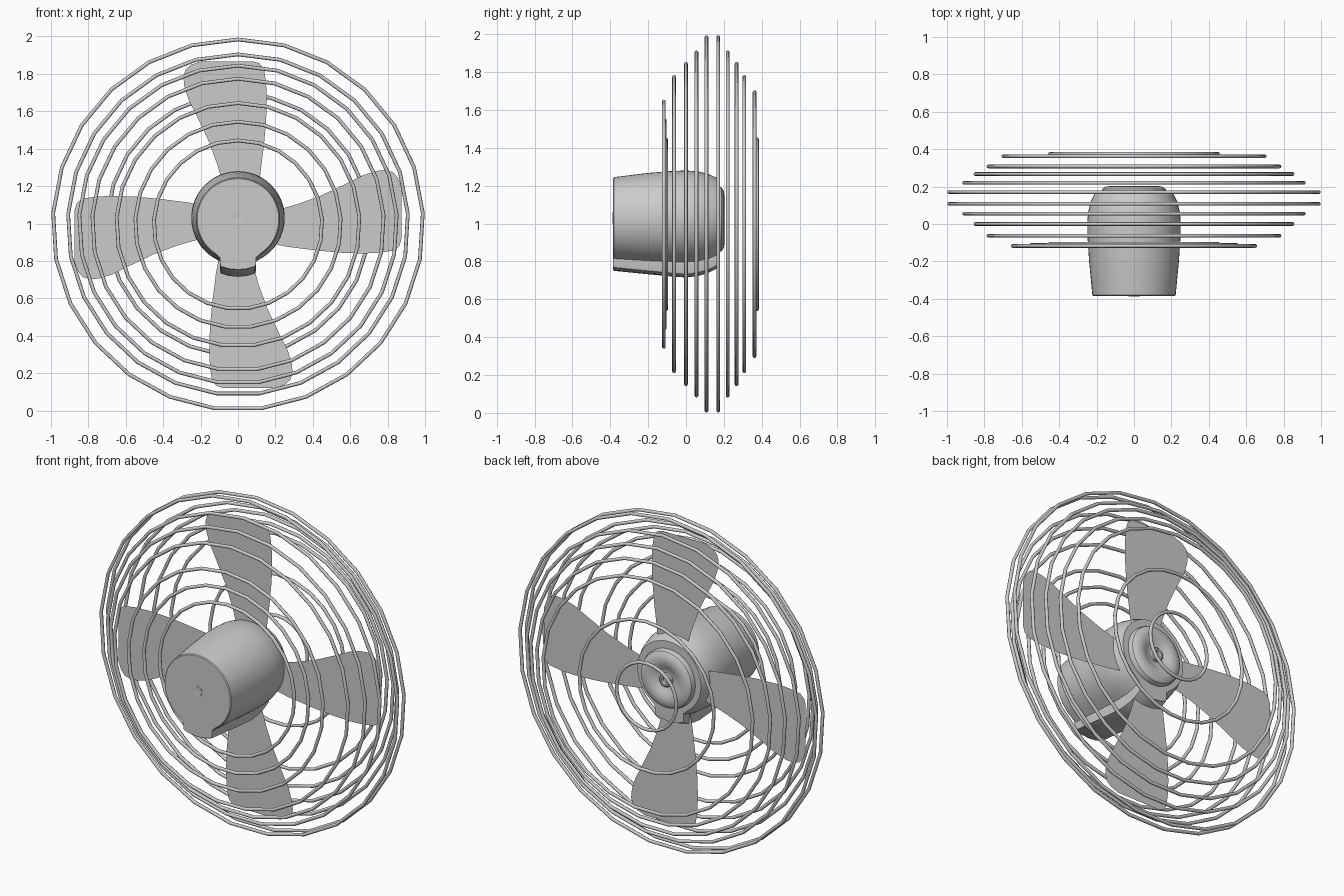
import bpy, bmesh
from math import sin, cos, pi, asin

if "Cube" in bpy.data.objects:
    bpy.data.objects.remove(bpy.data.objects["Cube"])

CZ = 0.994  # height of the fan axis


def finish(name, bm, angle=0.6):
    bmesh.ops.recalc_face_normals(bm, faces=bm.faces[:])
    me = bpy.data.meshes.new(name)
    bm.to_mesh(me)
    bm.free()
    ob = bpy.data.objects.new(name, me)
    bpy.context.collection.objects.link(ob)
    bpy.ops.object.select_all(action='DESELECT')
    ob.select_set(True)
    bpy.context.view_layer.objects.active = ob
    bpy.ops.object.shade_smooth_by_angle(angle=angle)
    return ob


def loft(bm, loops, closed=False):
    rows = [[bm.verts.new(p) for p in l] for l in loops]
    pairs = list(zip(rows, rows[1:])) + ([(rows[-1], rows[0])] if closed else [])
    for a, b in pairs:
        for i in range(len(a)):
            j = (i + 1) % len(a)
            bm.faces.new((a[i], a[j], b[j], b[i]))
    return rows


def circle(r, y, z, n):
    return [(r * sin(2 * pi * i / n), y, z + r * cos(2 * pi * i / n)) for i in range(n)]


def lathe(name, profile, z, n=32):
    bm = bmesh.new()
    rows = loft(bm, [circle(r, y, z, n) for r, y in profile])
    bm.faces.new(rows[0])
    bm.faces.new(rows[-1])
    return finish(name, bm)


# guard rings: (outer radius, y)
rings = [(0.46, -0.105), (0.56, -0.112), (0.66, -0.117), (0.79, -0.063),
         (0.86, 0.0), (0.92, 0.055), (1.0, 0.108), (1.0, 0.17), (0.92, 0.22),
         (0.86, 0.267), (0.79, 0.308), (0.71, 0.362), (0.46, 0.375), (0.21, 0.376)]
WIRE = 0.01
for k, (r, y) in enumerate(rings):
    bm = bmesh.new()
    loft(bm, [circle(r - WIRE + WIRE * cos(a * pi / 4), y + WIRE * sin(a * pi / 4), CZ, 25)
              for a in range(8)], closed=True)
    finish(f"guard_ring_{k + 1}", bm, 0.8)

# motor housing: round section with a boxy keel underneath
# (y, radius, centre z, bottom z)
stations = [(-0.385, 0.218, 1.022, 0.754), (-0.38, 0.223, 1.022, 0.75),
            (-0.2, 0.24, 1.027, 0.732), (-0.08, 0.248, 1.029, 0.721),
            (0.0, 0.25, 1.03, 0.715), (0.06, 0.246, 1.03, 0.722),
            (0.12, 0.231, 1.03, 0.74), (0.16, 0.212, 1.03, 0.76)]


def housing_section(y, r, c, b):
    start = asin(0.12 / r)
    n = 40
    right = [(0.0, b), (0.05, b + 0.005), (0.092, b + 0.018), (0.095, b + 0.03),
             (0.097, c - r * 0.93)]
    arc = [(r * sin(t), c - r * cos(t))
           for t in (start + (2 * pi - 2 * start) * i / n for i in range(n + 1))]
    left = [(-x, z) for x, z in reversed(right[1:])]
    return [(x, y, z) for x, z in right + arc + left]


bm = bmesh.new()
rows = loft(bm, [housing_section(*s) for s in stations])
bm.faces.new(rows[0])
bm.faces.new(rows[-1])
finish("motor_housing", bm)

# screw on the front of the housing
lathe("front_screw", [(0.03, -0.38), (0.03, -0.387), (0.024, -0.387), (0.02, -0.386)], 1.03, 20)

# dished rotor hub and its nut
lathe("rotor_hub", [(0.175, 0.155), (0.175, 0.17), (0.168, 0.188), (0.15, 0.2),
                    (0.12, 0.204), (0.09, 0.198), (0.065, 0.185), (0.05, 0.18)], 1.022)
lathe("hub_nut", [(0.04, 0.175), (0.04, 0.198), (0.032, 0.204), (0.022, 0.204), (0.018, 0.19)],
      1.022, 20)

# four flat blades around the axis
outline = [(-0.07, 0.17), (-0.09, 0.25), (-0.112, 0.325), (-0.158, 0.45), (-0.22, 0.58),
           (-0.265, 0.67), (-0.287, 0.74), (-0.292, 0.79), (-0.28, 0.83), (-0.25, 0.855),
           (-0.2, 0.873), (0.08, 0.873), (0.115, 0.862), (0.138, 0.835), (0.15, 0.76),
           (0.154, 0.67), (0.15, 0.55), (0.139, 0.43), (0.118, 0.26), (0.1, 0.17)]
for k in range(4):
    c, s = cos(k * pi / 2), sin(k * pi / 2)
    bm = bmesh.new()
    bm.faces.new([bm.verts.new((x * c + z * s, 0.106, CZ + z * c - x * s)) for x, z in outline])
    finish(f"blade_{k + 1}", bm)
